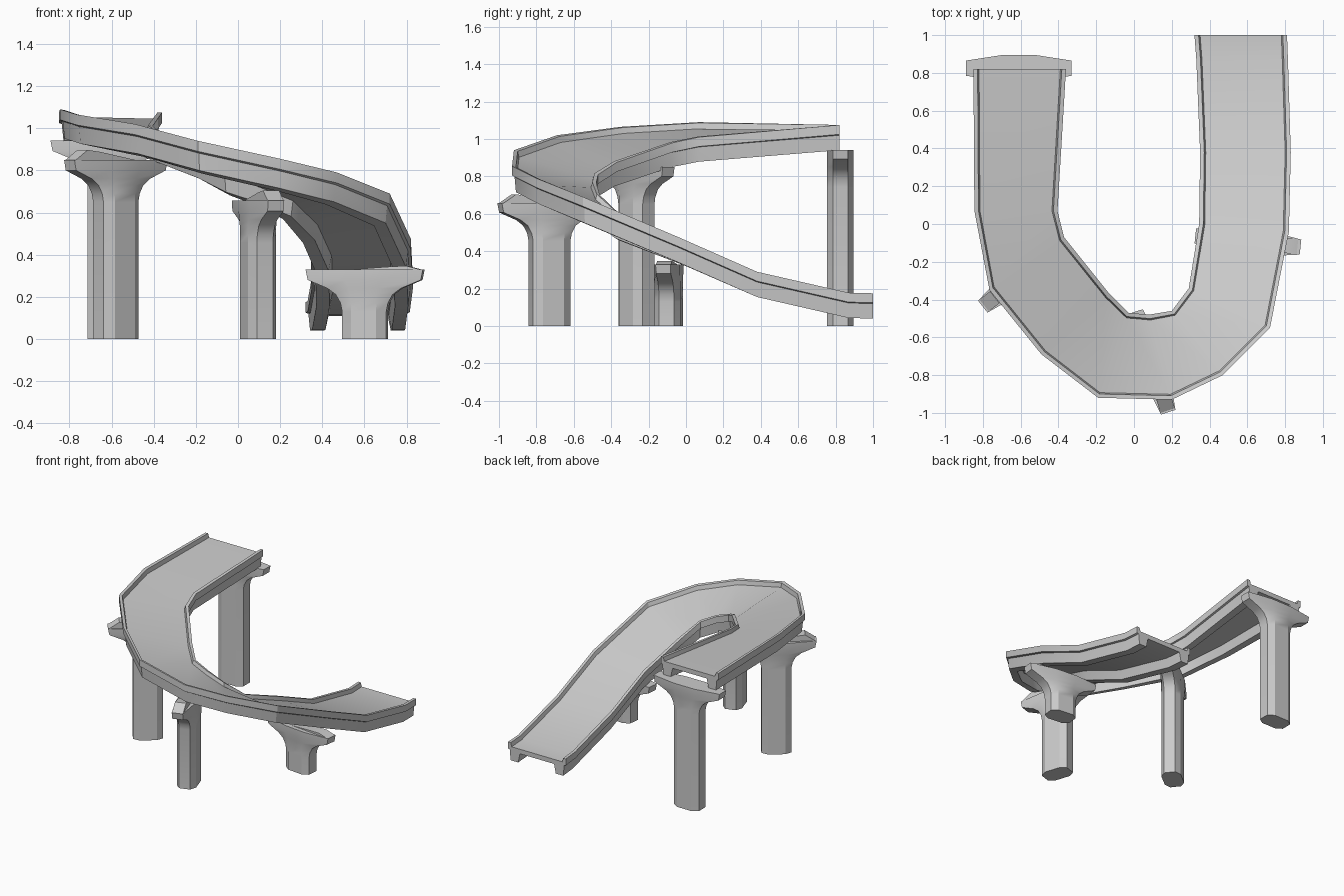
import bpy, bmesh
from math import cos, sin, radians
from mathutils import Vector

if "Cube" in bpy.data.objects:
    bpy.data.objects.remove(bpy.data.objects["Cube"])


def finish(name, bm, angle):
    bmesh.ops.recalc_face_normals(bm, faces=bm.faces[:])
    me = bpy.data.meshes.new(name)
    bm.to_mesh(me)
    bm.free()
    ob = bpy.data.objects.new(name, me)
    bpy.context.collection.objects.link(ob)
    bpy.ops.object.select_all(action='DESELECT')
    ob.select_set(True)
    bpy.context.view_layer.objects.active = ob
    bpy.ops.object.shade_smooth_by_angle(angle=radians(angle))
    return ob


def loft(rings):
    """Skin a list of equal closed rings and cap both ends."""
    bm = bmesh.new()
    rows = [[bm.verts.new(p) for p in r] for r in rings]
    n = len(rows[0])
    for a, b in zip(rows, rows[1:]):
        for i in range(n):
            j = (i + 1) % n
            bm.faces.new((a[i], a[j], b[j], b[i]))
    bm.faces.new(rows[0])
    bm.faces.new(rows[-1])
    return bm


# Road: outer and inner rail-top edges of each station, banked through the turn
outer = [(-.85, .82, 1.075), (-.845, .07, 1.09), (-.765, -.35, 1.065),
         (-.49, -.69, 1.02), (-.19, -.92, .94), (.2, -.93, .855),
         (.47, -.80, .79), (.72, -.55, .69), (.82, -.04, .475),
         (.83, .38, .29), (.815, .87, .178), (.81, 1, .175)]
inner = [(-.36, .82, 1.075), (-.405, .07, 1.01), (-.37, -.07, .98),
         (-.13, -.37, .875), (-.03, -.47, .81), (.08, -.48, .765),
         (.2, -.46, .70), (.29, -.34, .585), (.345, 0, .455),
         (.35, .38, .29), (.33, .87, .178), (.32, 1, .175)]

# Half cross-section (inset from edge, height): deck, rail, lip, girder, soffit
half = [(.03, -.03), (.022, 0), (0, 0), (0, -.05), (.014, -.055),
        (.022, -.135), (.085, -.135), (.1, -.065)]
rings = []
for o, i in zip(outer, inner):
    o, i = Vector(o), Vector(i)
    d = (i - o).normalized()
    up = Vector((0, 0, 1))
    rings.append([o + d * s + up * h for s, h in half] +
                 [i - d * s + up * h for s, h in reversed(half)])
finish("curved_road", loft(rings), 30)


# Piers: eight-sided columns flaring into a long cap
def pier(name, x, y, top, angle, rise):
    levels = [(0, .105), (top - .20, .105), (top - .16, .113), (top - .12, .135),
              (top - .09, .175), (top - .05, .27), (top, .28)]
    a = radians(angle)

    def put(u, v, z):
        return Vector((x + u * cos(a) - v * sin(a), y + u * sin(a) + v * cos(a), z))

    def ring(z, w):
        m = .06 + (w - .105) * .15
        return [put(u, v, z) for u, v in
                [(w, -.04), (w, .04), (m, .07), (-m, .07),
                 (-w, .04), (-w, -.04), (-m, -.07), (m, -.07)]]
    finish(name, loft([ring(z, w) for z, w in levels]), 30)
    # wedge seat filling the gap under the raised outer girder (local +u is outer)
    if rise:
        seat = [(.275, 0), (.2, rise), (.12, rise * .8), (-.1, 0)]
        finish(name + "_seat", loft([[put(u, v, top + h - .003) for u, h in seat]
                                     for v in (-.04, .04)]), 30)


pier("rear_high_pier", -.61, .825, .942, 0, 0)
pier("left_pier", -.58, -.265, .85, 218, .05)
pier("front_pier", .095, -.73, .657, -72, .05)
pier("right_low_pier", .603, -.093, .33, -6, .02)
